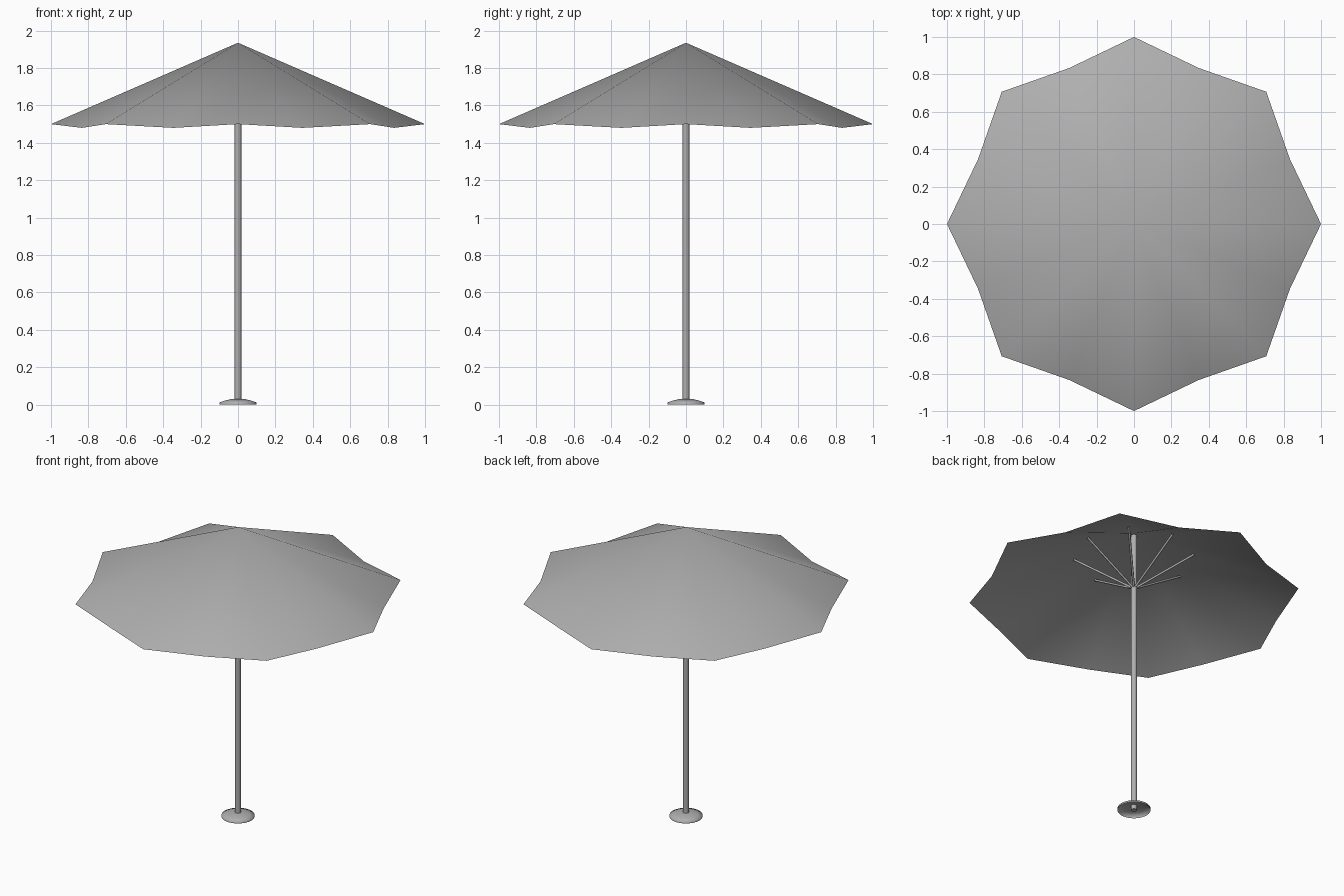
import bpy, bmesh
from math import sin, cos, pi, radians
from mathutils import Vector

if "Cube" in bpy.data.objects:
    bpy.data.objects.remove(bpy.data.objects["Cube"])

grey = bpy.data.materials.new("dark_grey")
grey.diffuse_color = (0.43, 0.43, 0.43, 1)
grey.use_nodes = True
grey.node_tree.nodes["Principled BSDF"].inputs["Base Color"].default_value = grey.diffuse_color


def make_object(name, bm, smooth_angle=60):
    bmesh.ops.recalc_face_normals(bm, faces=bm.faces)
    mesh = bpy.data.meshes.new(name)
    bm.to_mesh(mesh)
    bm.free()
    mesh.materials.append(grey)
    ob = bpy.data.objects.new(name, mesh)
    bpy.context.collection.objects.link(ob)
    bpy.ops.object.select_all(action='DESELECT')
    ob.select_set(True)
    bpy.context.view_layer.objects.active = ob
    bpy.ops.object.shade_smooth_by_angle(angle=radians(smooth_angle))
    return ob


def rod(name, a, b, radius, sides):
    a, b = Vector(a), Vector(b)
    bm = bmesh.new()
    bmesh.ops.create_cone(bm, cap_ends=True, segments=sides,
                          radius1=radius, radius2=radius, depth=(b - a).length)
    turn = (b - a).to_track_quat('Z', 'Y').to_matrix().to_4x4()
    turn.translation = (a + b) / 2
    bm.transform(turn)
    return make_object(name, bm)


# Canopy: eight ribs with the cloth dipping inward between them
bm = bmesh.new()
apex = bm.verts.new((0, 0, 1.935))
rim = []
for i in range(16):
    r, z = (1.0, 1.50) if i % 2 == 0 else (0.903, 1.48)
    a = i * pi / 8
    rim.append(bm.verts.new((r * cos(a), r * sin(a), z)))
for i in range(16):
    bm.faces.new((apex, rim[i], rim[(i + 1) % 16]))
make_object("canopy", bm)

# Pole and struts
rod("pole", (0, 0, 0), (0, 0, 1.92), 0.018, 16)
for i in range(8):
    a = i * pi / 4
    rod(f"strut_{i + 1}", (0.01 * cos(a), 0.01 * sin(a), 1.555),
        (0.365 * cos(a), 0.365 * sin(a), 1.77), 0.007, 8)

# Base: shallow dome with a soft rim, open underneath
bm = bmesh.new()
rings = []
for r, z in [(0.1, 0.0), (0.1, 0.012), (0.07, 0.022), (0.035, 0.03), (0.017, 0.03)]:
    rings.append([bm.verts.new((r * cos(k * pi / 12), r * sin(k * pi / 12), z))
                  for k in range(24)])
for lo, hi in zip(rings, rings[1:]):
    for k in range(24):
        n = (k + 1) % 24
        bm.faces.new((lo[k], lo[n], hi[n], hi[k]))
make_object("base", bm, 80)
